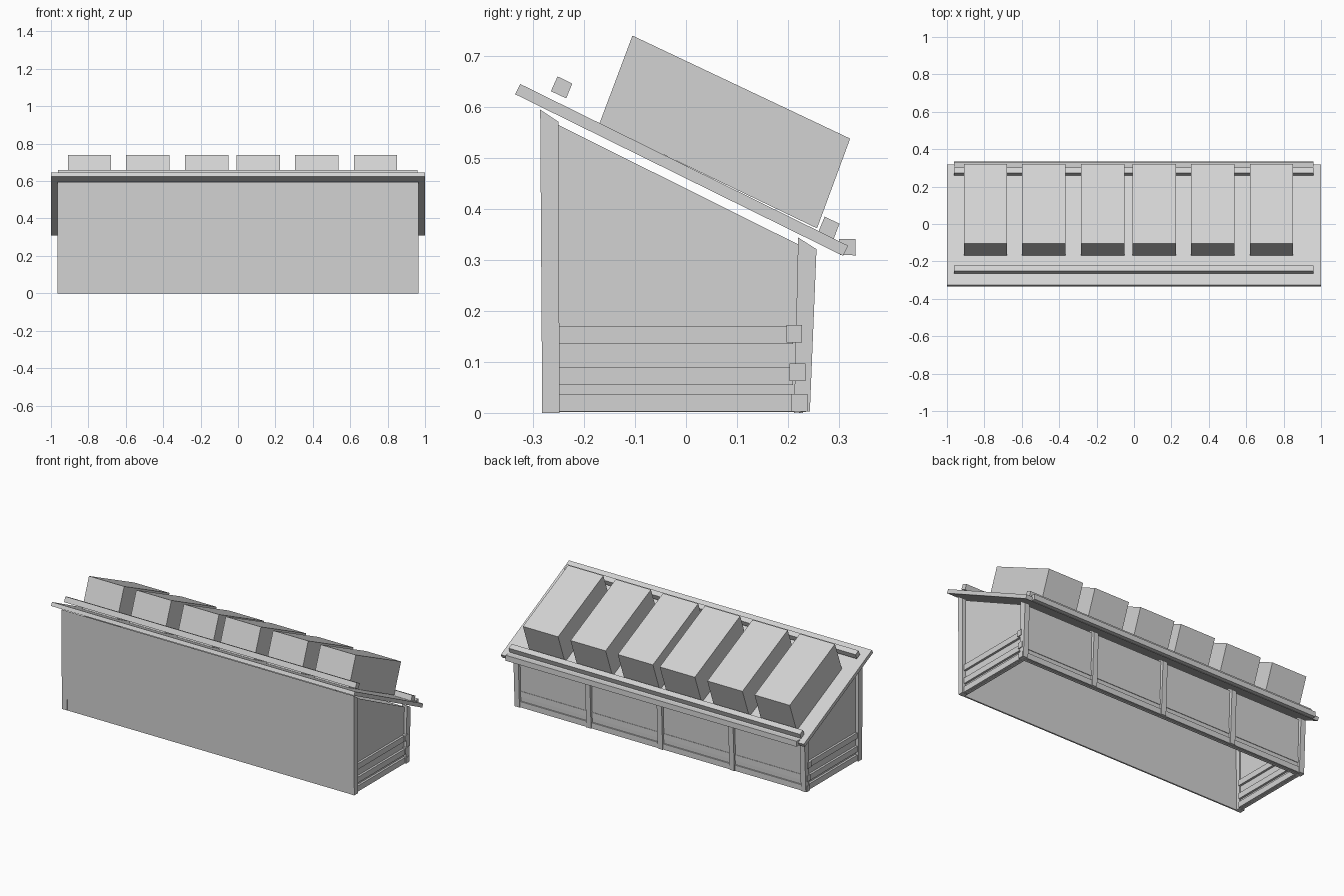
import bpy, bmesh
from mathutils import Vector

if "Cube" in bpy.data.objects:
    bpy.data.objects.remove(bpy.data.objects["Cube"])

grey = bpy.data.materials.new("plain_grey")
grey.use_nodes = True
colour = (0.65, 0.65, 0.65, 1)
grey.diffuse_color = colour
grey.node_tree.nodes["Principled BSDF"].inputs["Base Color"].default_value = colour


def prism(name, profile, x0, x1):
    """Extrude a side profile of (y, z) points from x0 to x1."""
    bm = bmesh.new()
    face = bm.faces.new([bm.verts.new((x0, y, z)) for y, z in profile])
    new = bmesh.ops.extrude_face_region(bm, geom=[face])["geom"]
    moved = [v for v in new if isinstance(v, bmesh.types.BMVert)]
    bmesh.ops.translate(bm, verts=moved, vec=Vector((x1 - x0, 0, 0)))
    bmesh.ops.recalc_face_normals(bm, faces=bm.faces)
    mesh = bpy.data.meshes.new(name)
    bm.to_mesh(mesh)
    bm.free()
    mesh.materials.append(grey)
    ob = bpy.data.objects.new(name, mesh)
    bpy.context.collection.objects.link(ob)
    return ob


def rect(y0, y1, z0, z1):
    return [(y0, z0), (y1, z0), (y1, z1), (y0, z1)]


# Sloping roof board
prism("roof", [(-0.335, 0.625), (0.308, 0.308), (0.318, 0.328), (-0.325, 0.645)], -1, 1)

# Battens along the roof and its lower edge
prism("upper_batten", [(-0.265, 0.631), (-0.235, 0.617), (-0.223, 0.646), (-0.252, 0.66)], -0.963, 0.96)
prism("lower_batten", [(0.26, 0.356), (0.29, 0.342), (0.301, 0.371), (0.272, 0.385)], -0.963, 0.96)
prism("edge_batten", [(0.302, 0.31), (0.333, 0.309), (0.332, 0.341), (0.3, 0.341)], -0.963, 0.96)

# Six crates on the roof
crate = [(-0.17, 0.567), (0.257, 0.362), (0.322, 0.538), (-0.105, 0.74)]
for i, x in enumerate((-0.91, -0.598, -0.284, -0.007, 0.305, 0.619)):
    prism(f"crate_{i + 1}", crate, x, x + 0.232)

# Tall front wall
prism("front_wall", [(-0.281, 0), (-0.272, 0), (-0.276, 0.588), (-0.285, 0.594)], -0.935, 0.935)

# Low back wall, leaning outward
prism("back_wall", [(0.222, 0), (0.229, 0), (0.238, 0.322), (0.231, 0.326)], -0.945, 0.945)

# Ends: corner post, panel and three slats on each side
panel = [(-0.255, 0.002), (0.228, 0.002), (0.237, 0.322), (-0.255, 0.567)]
front_post = [(-0.282, 0), (-0.248, 0), (-0.25, 0.571), (-0.286, 0.595)]
for side, s in (("left", 1), ("right", -1)):
    prism(f"{side}_front_post", front_post, s * 0.93, s * 0.965)
    prism(f"{side}_end_panel", panel, s * 0.938, s * 0.944)
    for i, (z0, z1) in enumerate(((0.003, 0.037), (0.055, 0.089), (0.135, 0.169))):
        prism(f"{side}_slat_{i + 1}", rect(-0.25, 0.21, z0, z1), s * 0.925, s * 0.957)

# Back posts
back_post = [(0.212, 0), (0.243, 0.003), (0.256, 0.321), (0.22, 0.344)]
for i in range(5):
    x = -0.945 + i * 0.4725
    prism(f"back_post_{i + 1}", back_post, x - 0.016, x + 0.016)

# Long rails through the back wall
for i, (y, z) in enumerate(((0.207, 0.003), (0.203, 0.063), (0.197, 0.138))):
    prism(f"back_rail_{i + 1}", rect(y, y + 0.031, z, z + 0.034), -0.965, 0.965)
